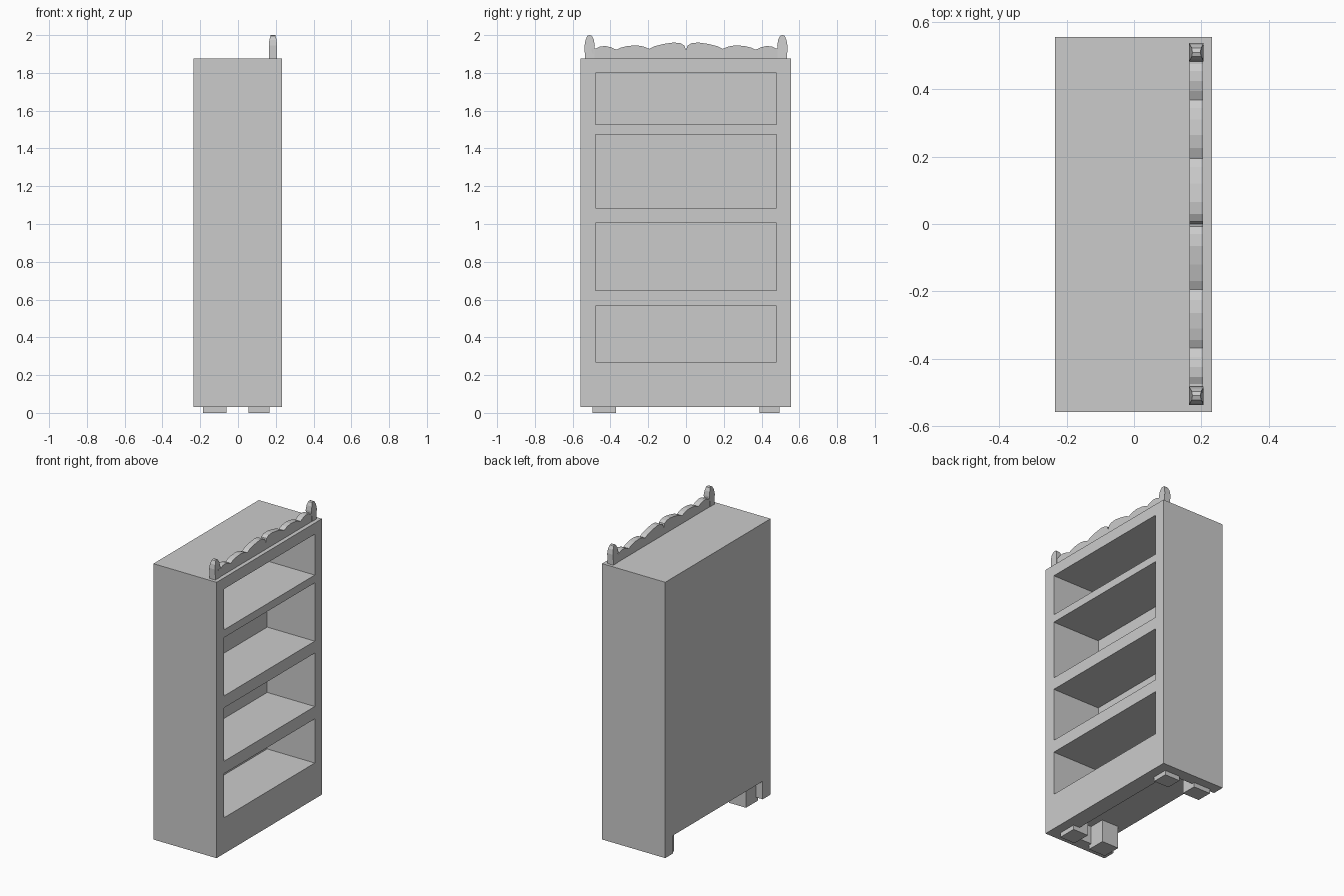
import bpy, bmesh

if "Cube" in bpy.data.objects:
    bpy.data.objects.remove(bpy.data.objects["Cube"])


def mesh_object(name, bm):
    bmesh.ops.recalc_face_normals(bm, faces=bm.faces)
    mesh = bpy.data.meshes.new(name)
    bm.to_mesh(mesh)
    bm.free()
    ob = bpy.data.objects.new(name, mesh)
    bpy.context.collection.objects.link(ob)
    return ob


def box(name, x0, x1, y0, y1, z0, z1):
    bm = bmesh.new()
    bmesh.ops.create_cube(bm, size=1)
    for v in bm.verts:
        v.co = ((x0 + x1) / 2 + v.co.x * (x1 - x0),
                (y0 + y1) / 2 + v.co.y * (y1 - y0),
                (z0 + z1) / 2 + v.co.z * (z1 - z0))
    return mesh_object(name, bm)


def slab(name, outline, x0, x1):
    """Extrude a (y, z) outline along x."""
    bm = bmesh.new()
    face = bm.faces.new([bm.verts.new((x0, y, z)) for y, z in outline])
    new = bmesh.ops.extrude_face_region(bm, geom=[face])["geom"]
    bmesh.ops.translate(bm, vec=(x1 - x0, 0, 0),
                        verts=[g for g in new if isinstance(g, bmesh.types.BMVert)])
    return mesh_object(name, bm)


def cut(target, cutter):
    cutter.hide_render = True
    mod = target.modifiers.new("cut", 'BOOLEAN')
    mod.operation = 'DIFFERENCE'
    mod.solver = 'EXACT'
    mod.object = cutter
    bpy.context.view_layer.objects.active = target
    bpy.ops.object.modifier_apply(modifier=mod.name)
    bpy.data.objects.remove(cutter)


# Cabinet block with four open compartments facing +x
cabinet = box("cabinet", -0.235, 0.232, -0.558, 0.555, 0.03, 1.875)
for z0, z1 in ((0.27, 0.565), (0.648, 1.005), (1.085, 1.475), (1.527, 1.80)):
    cut(cabinet, box("compartment_cutter", -0.12, 0.4, -0.48, 0.48, z0, z1))

# Hollow underside, open at the back, behind the plinth
cut(cabinet, box("underside_cutter", -0.4, 0.12, -0.475, 0.475, -0.1, 0.15))

# Four block feet
for x0, x1 in ((-0.185, -0.06), (0.055, 0.168)):
    for y0, y1 in ((-0.495, -0.37), (0.39, 0.495)):
        box("foot", x0, x1, y0, y1, 0, 0.16)

# Scalloped crest: half outline from the centre notch outwards, then mirrored
half = [(0.008, 1.945), (0.03, 1.957), (0.065, 1.961), (0.12, 1.953), (0.17, 1.94),
        (0.195, 1.927), (0.225, 1.94), (0.265, 1.946), (0.31, 1.942), (0.345, 1.934),
        (0.368, 1.922), (0.395, 1.935), (0.425, 1.942), (0.455, 1.94), (0.475, 1.93),
        (0.50, 1.93), (0.50, 1.87)]
outline = [(-y, z) for y, z in reversed(half)] + [(0, 1.92)] + half
slab("scalloped_crest", outline, 0.165, 0.205)

# Rounded finial at each end of the crest
profile = [(-0.025, 1.87), (0.025, 1.87), (0.027, 1.945), (0.022, 1.975),
           (0.012, 1.996), (0, 2.0), (-0.012, 1.996), (-0.022, 1.975), (-0.027, 1.945)]
for centre in (-0.51, 0.51):
    finial = slab("crest_finial", [(centre + y, z) for y, z in profile], 0.163, 0.207)
    # Narrow the thickness towards the tip
    for v in finial.data.vertices:
        t = max(0, (v.co.z - 1.945) / 0.055)
        v.co.x = 0.186 + (v.co.x - 0.186) * (1 - 0.45 * t * t)
